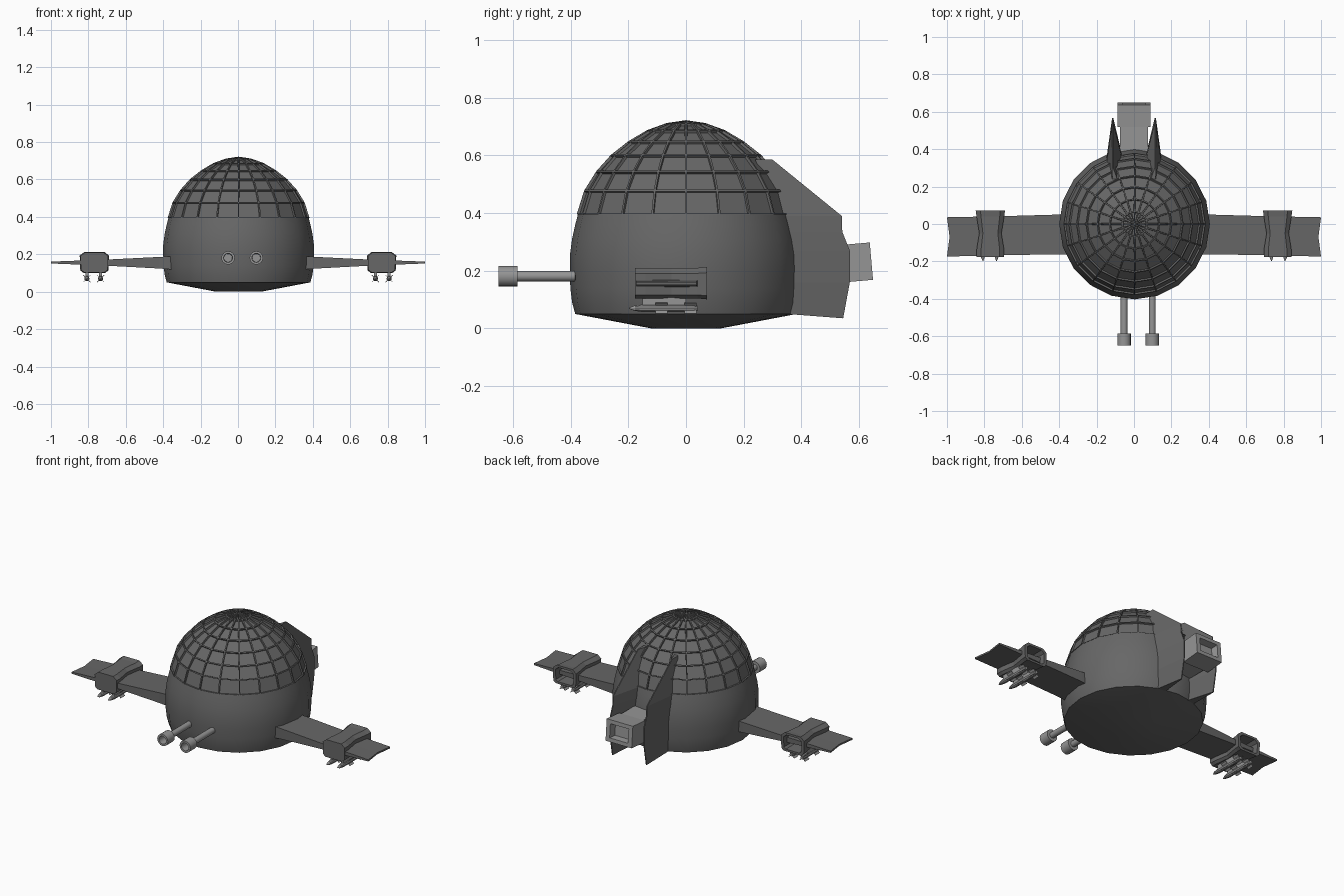
import bpy, bmesh, math
from mathutils import Matrix

if "Cube" in bpy.data.objects:
    bpy.data.objects.remove(bpy.data.objects["Cube"])

SEG = 20


def grey(name, v):
    m = bpy.data.materials.new(name)
    m.diffuse_color = (v, v, v, 1)
    m.use_nodes = True
    m.node_tree.nodes["Principled BSDF"].inputs["Base Color"].default_value = m.diffuse_color
    return m


DARK = grey("dark_grey", .135)
MID = grey("mid_grey", .30)


def finish(name, bm, mat=DARK, smooth=None):
    bmesh.ops.recalc_face_normals(bm, faces=bm.faces[:])
    me = bpy.data.meshes.new(name)
    bm.to_mesh(me)
    bm.free()
    me.materials.append(mat)
    ob = bpy.data.objects.new(name, me)
    bpy.context.collection.objects.link(ob)
    if smooth:
        bpy.ops.object.select_all(action='DESELECT')
        ob.select_set(True)
        bpy.context.view_layer.objects.active = ob
        bpy.ops.object.shade_smooth_by_angle(angle=math.radians(smooth))
    return ob


def loft(bm, rings, cap=True):
    """Skin a list of closed rings of points."""
    vs = [[bm.verts.new(p) for p in r] for r in rings]
    n = len(vs[0])
    for a, b in zip(vs, vs[1:]):
        for i in range(n):
            j = (i + 1) % n
            bm.faces.new((a[i], a[j], b[j], b[i]))
    if cap:
        bm.faces.new(vs[0])
        bm.faces.new(vs[-1])


def circle(r, z, n=SEG):
    return [(.003 + r * math.cos(2 * math.pi * i / n + math.pi / 2),
             r * math.sin(2 * math.pi * i / n + math.pi / 2), z) for i in range(n)]


def tube(bm, profile, x, z, n=14):
    """Lathe (radius, y) pairs about an axis parallel to y."""
    loft(bm, [[(x + r * math.cos(2 * math.pi * i / n), y,
                z + r * math.sin(2 * math.pi * i / n)) for i in range(n)]
              for r, y in profile])


def rect(x0, x1, z0, z1, y):
    return [(x0, y, z0), (x1, y, z0), (x1, y, z1), (x0, y, z1)]


def mirror_x(ob):
    m = ob.modifiers.new("mirror", 'MIRROR')
    m.use_axis = (True, False, False)


# Hull: round lower body with a shallow bottom
bm = bmesh.new()
loft(bm, [circle(r, z) for r, z in [(.12, 0), (.384, .05), (.395, .09), (.401, .14), (.403, .2),
                                    (.403, .25), (.395, .31), (.384, .36), (.374, .398), (.3, .402)]])
finish("hull", bm, DARK, 30)

# Canopy: dome of recessed panes between raised ribs
bm = bmesh.new()
loft(bm, [circle(r, z) for r, z in [(.379, .395), (.353, .478), (.311, .545), (.260, .602),
                                    (.200, .649), (.134, .688), (.067, .712)]], cap=False)
top = [v for v in bm.verts if v.co.z > .71]
apex = bm.verts.new((.003, 0, .722))
top.sort(key=lambda v: math.atan2(v.co.y, v.co.x))
for a, b in zip(top, top[1:] + top[:1]):
    bm.faces.new((a, b, apex))
bmesh.ops.recalc_face_normals(bm, faces=bm.faces[:])
for f in bm.faces:
    if f.normal.z < 0:
        f.normal_flip()
panes = bm.faces[:]
bmesh.ops.inset_individual(bm, faces=panes, thickness=.005, depth=0)
bmesh.ops.inset_individual(bm, faces=panes, thickness=.002, depth=-.009)
finish("canopy", bm)

# Wings: thin tapered slabs with a notched tip
bm = bmesh.new()
rings = []
for x, y0, y1, z0, z1 in [(.34, -.162, .05, .118, .190), (.42, -.162, .05, .124, .186),
                          (.70, -.167, .042, .139, .172), (.99, -.174, .036, .151, .161)]:
    tip = x > .9
    xe, xm, ym = x + .01 * tip, x - .004 * tip, (y0 + y1) / 2
    rings.append([(xe, y0, z0), (xm, ym, z0), (xe, y1, z0),
                  (xe, y1, z1), (xm, ym, z1), (xe, y0, z1)])
loft(bm, rings)
mirror_x(finish("wings", bm))


# Engine pods: eight-sided housings, closed in front, with open flared rear ends
def pod_ring(y, s, dx=0):
    pts = [(-.055, -.052), (.055, -.052), (.071, -.04), (.074, .035),
           (.05, .054), (-.05, .054), (-.074, .035), (-.071, -.04)]
    return [(.768 + px * (s + dx), y, .156 + pz * s) for px, pz in pts]


bm = bmesh.new()
loft(bm, [pod_ring(-.176, 1), pod_ring(-.14, 1), pod_ring(-.05, 1, -.2), pod_ring(.04, 1),
          pod_ring(.072, 1.06), pod_ring(.072, .82), pod_ring(-.01, .75)])
mirror_x(finish("engine_pods", bm))

# Missiles with cross fins, hung on pylons below each pod
bm = bmesh.new()
for x in (.735, .808):
    tube(bm, [(.002, -.197), (.009, -.18), (.014, -.15), (.014, .02), (.009, .04)], x, .07, 10)
    loft(bm, [rect(x - .008, x + .008, .078, .110, -.15), rect(x - .008, x + .008, .078, .110, 0)])
    for k in range(4):
        for y0, y1 in ((-.005, .036), (-.105, -.065)):
            r = bmesh.ops.create_cube(bm, size=1)
            m = (Matrix.Translation((x, (y0 + y1) / 2, .07))
                 @ Matrix.Rotation(math.radians(45 + 90 * k), 4, 'Y')
                 @ Matrix.Translation((.018, 0, 0)) @ Matrix.Diagonal((.018, y1 - y0, .003, 1)))
            bmesh.ops.transform(bm, matrix=m, verts=r['verts'])
mirror_x(finish("missiles", bm, MID, 30))

# Front guns: twin barrels with hollow muzzles
for name, x in (("left_gun", -.053), ("right_gun", .098)):
    bm = bmesh.new()
    tube(bm, [(.018, -.36), (.018, -.585), (.036, -.585), (.036, -.65),
              (.024, -.65), (.022, -.60)], x, .181, 16)
    finish(name, bm, MID, 30)

# Tail fins: wedges, thick at the hull and sharp at the trailing edge
bm = bmesh.new()
rings = []
for z, inner, outer, half in [(.035, .35, .545, .026), (.16, .345, .568, .042), (.27, .345, .568, .044),
                              (.335, .345, .542, .044), (.39, .33, .54, .042), (.585, .24, .30, .012)]:
    zi = .05 if z < .05 else z
    rings.append([(.102 - half, inner, zi), (.111, outer, z), (.117, outer, z), (.104 + half, inner, zi)])
loft(bm, rings)
mirror_x(finish("tail_fins", bm))

# Rear thruster: neck plus a slightly tilted hollow nozzle box
bm = bmesh.new()
loft(bm, [rect(-.074, .074, .175, .285, .35), rect(-.074, .074, .175, .285, .54)])
finish("thruster_neck", bm, MID)

bm = bmesh.new()
loft(bm, [rect(-.088, .088, -.065, .065, -.06), rect(-.088, .088, -.065, .065, .06),
          rect(-.062, .062, -.042, .042, .06), rect(-.055, .055, -.036, .036, .02)])
bmesh.ops.transform(bm, matrix=Matrix.Translation((0, .583, .228))
                    @ Matrix.Rotation(math.radians(5), 4, 'X'), verts=bm.verts[:])
finish("thruster_nozzle", bm, MID)
